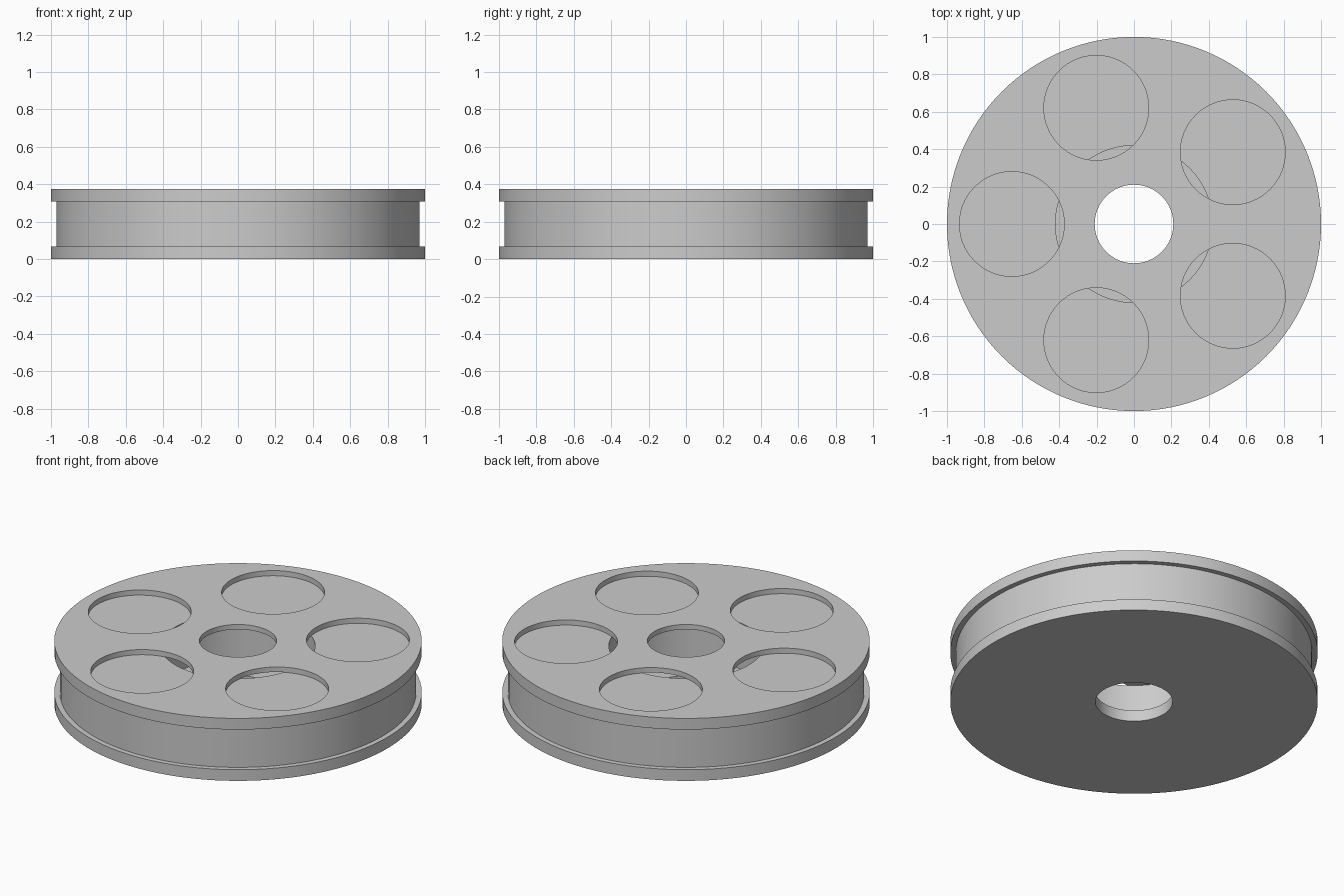
import bpy, bmesh, math
from mathutils import Matrix, Vector

if "Cube" in bpy.data.objects:
    bpy.data.objects.remove(bpy.data.objects["Cube"])

SEGMENTS = 128
HEIGHT, COVER_BOTTOM = 0.375, 0.345
BORE, CAVITY, DRUM, FLANGE = 0.21, 0.42, 0.97, 1.0
LOW, HIGH = 0.067, 0.308          # groove limits
HOLE_RADIUS, HOLE_DISTANCE = 0.28, 0.653

grey = bpy.data.materials.new("light_grey")
grey.use_nodes = True
colour = (0.6, 0.6, 0.6, 1)
grey.diffuse_color = colour
grey.node_tree.nodes["Principled BSDF"].inputs["Base Color"].default_value = colour


def make_object(name, bm):
    mesh = bpy.data.meshes.new(name)
    bm.to_mesh(mesh)
    bm.free()
    mesh.materials.append(grey)
    obj = bpy.data.objects.new(name, mesh)
    bpy.context.collection.objects.link(obj)
    return obj


def lathe(name, profile):
    bm = bmesh.new()
    verts = [bm.verts.new((r, 0, z)) for r, z in profile]
    edges = [bm.edges.new((a, b)) for a, b in zip(verts, verts[1:] + verts[:1])]
    bmesh.ops.spin(bm, geom=verts + edges, axis=(0, 0, 1), cent=(0, 0, 0),
                   angle=math.tau, steps=SEGMENTS)
    bmesh.ops.remove_doubles(bm, verts=bm.verts, dist=0.0001)
    bmesh.ops.recalc_face_normals(bm, faces=bm.faces)
    return make_object(name, bm)


# Grooved wheel with a wide cavity between its thick base and thin cover
wheel = lathe("grooved_wheel", [
    (BORE, 0), (FLANGE, 0), (FLANGE, LOW), (DRUM, LOW),
    (DRUM, HIGH), (FLANGE, HIGH), (FLANGE, HEIGHT), (BORE, HEIGHT),
    (BORE, COVER_BOTTOM), (CAVITY, COVER_BOTTOM), (CAVITY, LOW), (BORE, LOW)])

# Five round pockets that just pass through the cover
bm = bmesh.new()
for i in range(5):
    angle = math.radians(36 + 72 * i)
    centre = Vector((HOLE_DISTANCE * math.cos(angle), HOLE_DISTANCE * math.sin(angle),
                     COVER_BOTTOM + 0.049))
    bmesh.ops.create_cone(bm, cap_ends=True, segments=96, radius1=HOLE_RADIUS,
                          radius2=HOLE_RADIUS, depth=0.1,
                          matrix=Matrix.Translation(centre))
cutter = make_object("pocket_cutter", bm)
cutter.hide_render = True

cut = wheel.modifiers.new("pockets", "BOOLEAN")
cut.operation = "DIFFERENCE"
cut.solver = "EXACT"
cut.object = cutter

bpy.ops.object.select_all(action="DESELECT")
wheel.select_set(True)
bpy.context.view_layer.objects.active = wheel
bpy.ops.object.modifier_apply(modifier=cut.name)
bpy.data.objects.remove(cutter)
bpy.ops.object.shade_smooth_by_angle(angle=math.radians(30))
